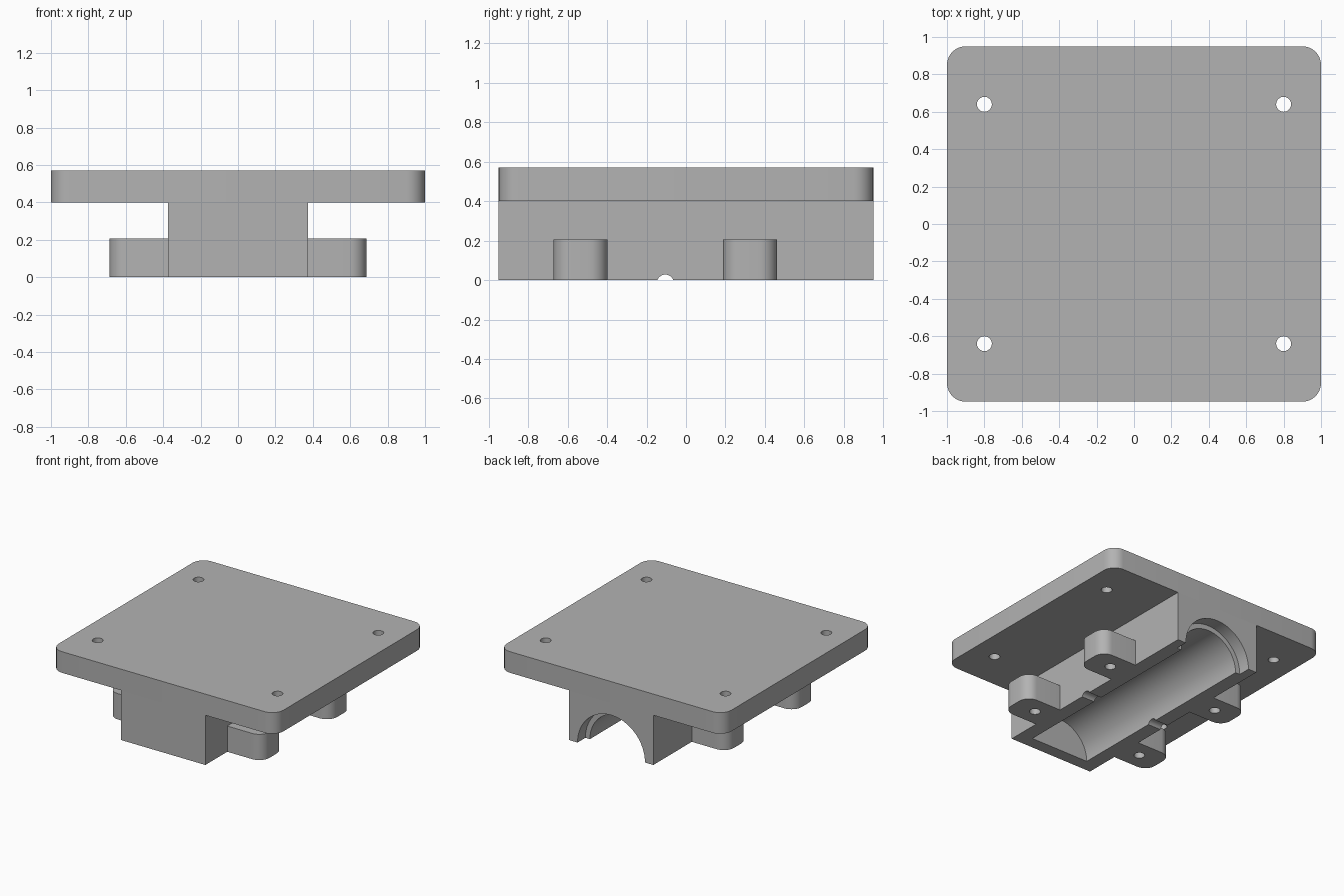
import bpy
import bmesh
import math
from mathutils import Matrix, Vector

if "Cube" in bpy.data.objects:
    bpy.data.objects.remove(bpy.data.objects["Cube"], do_unlink=True)

grey = bpy.data.materials.new("plain_grey")
grey.use_nodes = True
grey.diffuse_color = (0.45, 0.45, 0.45, 1)
grey.node_tree.nodes["Principled BSDF"].inputs["Base Color"].default_value = grey.diffuse_color


def add_object(name, bm):
    mesh = bpy.data.meshes.new(name)
    bm.to_mesh(mesh)
    bm.free()
    mesh.materials.append(grey)
    obj = bpy.data.objects.new(name, mesh)
    bpy.context.collection.objects.link(obj)
    return obj


def box(name, low, high, radius=0, rounded=lambda x: True):
    """Box between two corners, with chosen upright edges rounded."""
    low, high = Vector(low), Vector(high)
    bm = bmesh.new()
    place = Matrix.Translation((low + high) / 2) @ Matrix.Diagonal((*(high - low), 1))
    bmesh.ops.create_cube(bm, size=1, matrix=place)
    if radius:
        edges = [e for e in bm.edges
                 if abs(e.verts[0].co.z - e.verts[1].co.z) > 0.01
                 and rounded(e.verts[0].co.x)]
        bmesh.ops.bevel(bm, geom=edges, offset=radius, segments=8,
                        profile=0.5, affect='EDGES')
    return add_object(name, bm)


def rod(centre, radius, length, axis='Z', sides=32):
    """Cylindrical cutter along an axis."""
    turn = {'X': Matrix.Rotation(math.pi / 2, 4, 'Y'),
            'Y': Matrix.Rotation(math.pi / 2, 4, 'X'),
            'Z': Matrix.Identity(4)}[axis]
    bm = bmesh.new()
    bmesh.ops.create_cone(bm, cap_ends=True, segments=sides, radius1=radius,
                          radius2=radius, depth=length,
                          matrix=Matrix.Translation(centre) @ turn)
    cutter = add_object("cutter", bm)
    cutter.hide_render = True
    return cutter


def finish(obj, cutters):
    """Cut the holes, then smooth the round faces."""
    bpy.ops.object.select_all(action='DESELECT')
    bpy.context.view_layer.objects.active = obj
    obj.select_set(True)
    for cutter in cutters:
        mod = obj.modifiers.new("cut", 'BOOLEAN')
        mod.operation = 'DIFFERENCE'
        mod.solver = 'EXACT'
        mod.object = cutter
        bpy.ops.object.modifier_apply(modifier=mod.name)
        bpy.data.objects.remove(cutter, do_unlink=True)
    bpy.ops.object.shade_smooth_by_angle(angle=math.radians(30))


# Top plate with four screw holes
plate = box("mounting_plate", (-1, -0.95, 0.4), (1, 0.95, 0.57), 0.1)
finish(plate, [rod((x, y, 0.5), 0.04, 1) for x in (-0.8, 0.8) for y in (-0.64, 0.64)])

# Block with a half-round bore, closed at the front, wider at the back mouth
block = box("bore_block", (-0.375, -0.95, 0), (0.375, 0.95, 0.4))
finish(block, [
    rod((0, 0.07, 0), 0.26, 1.84, 'Y', 64),
    rod((0, 1.0, 0), 0.3, 0.3, 'Y', 64),
    rod((0, -0.105, -0.015), 0.043, 1, 'X'),
])

# Side lugs with upright screw holes
for side, x in (("left", 1), ("right", -1)):
    for end, y in (("front", -0.535), ("back", 0.325)):
        xs = sorted((x * 0.375, x * 0.687))
        lug = box(f"{end}_{side}_lug", (xs[0], y - 0.137, 0), (xs[1], y + 0.137, 0.207),
                  0.09, lambda vx: abs(vx) > 0.5)
        finish(lug, [rod((x * 0.5, y, 0.1), 0.04, 1)])
